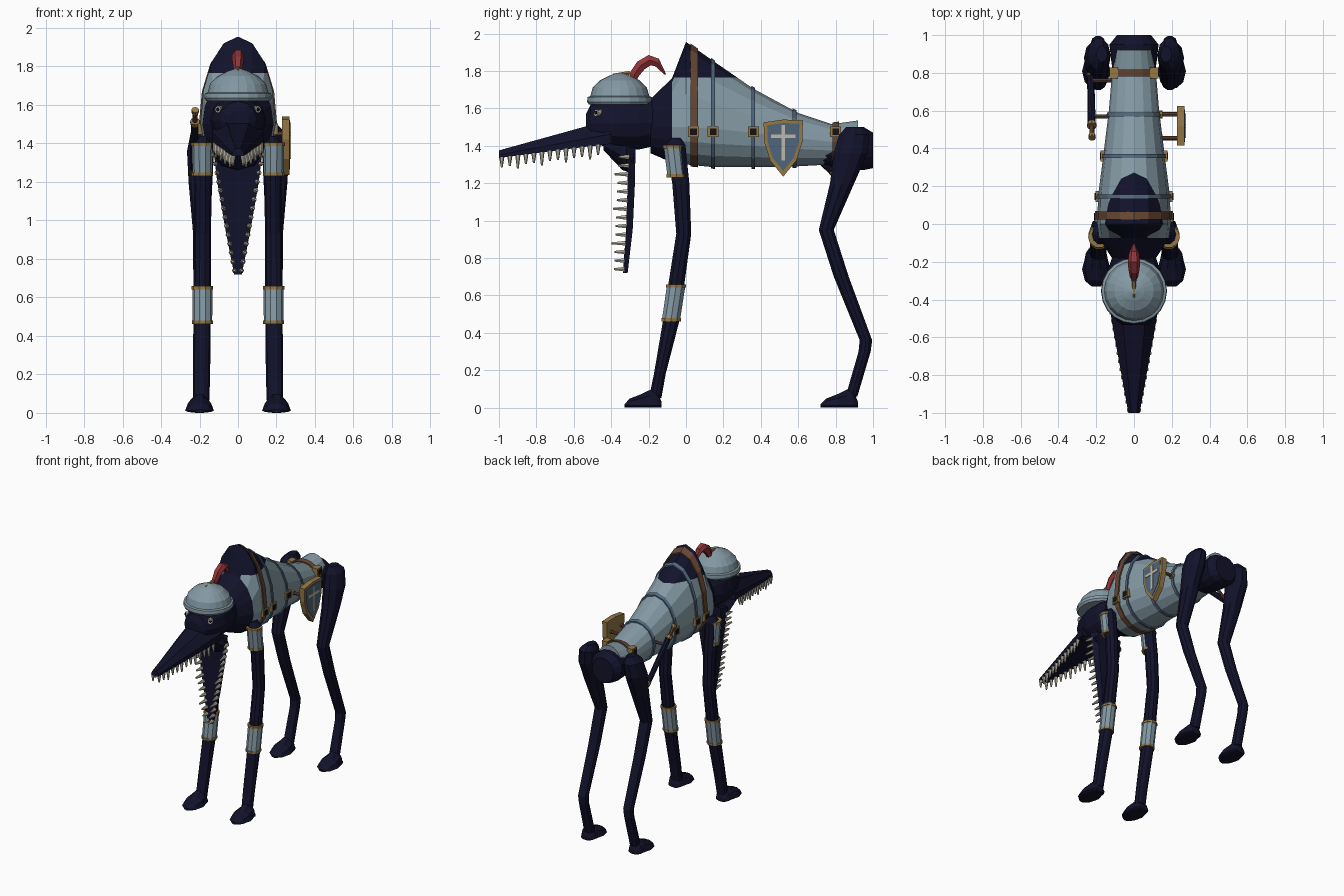
import bpy, bmesh
from math import sin, cos, pi, sqrt
from mathutils import Vector

if "Cube" in bpy.data.objects:
    bpy.data.objects.remove(bpy.data.objects["Cube"])


def material(name, *rgb):
    m = bpy.data.materials.new(name)
    m.use_nodes = True
    m.diffuse_color = (*rgb, 1)
    m.node_tree.nodes["Principled BSDF"].inputs["Base Color"].default_value = (*rgb, 1)
    return m


HIDE = material("dark_navy_hide", .006, .006, .024)
STEEL = material("pale_steel", .23, .32, .37)
BLUE = material("slate_blue", .08, .13, .20)
LEATHER = material("brown_leather", .13, .06, .033)
GOLD = material("old_gold", .30, .19, .06)
RED = material("plume_red", .29, .035, .04)
BONE = material("bone", .52, .48, .39)
BLACK = material("buckle_black", .006, .006, .008)


def finish(name, bm, *mats):
    bmesh.ops.recalc_face_normals(bm, faces=bm.faces)
    me = bpy.data.meshes.new(name)
    bm.to_mesh(me)
    bm.free()
    for m in mats:
        me.materials.append(m)
    ob = bpy.data.objects.new(name, me)
    bpy.context.collection.objects.link(ob)
    return ob


def loft_mesh(rings, closed=False):
    bm = bmesh.new()
    vs = [[bm.verts.new(p) for p in r] for r in rings]
    n = len(vs[0])
    pairs = list(zip(vs, vs[1:])) + ([(vs[-1], vs[0])] if closed else [])
    for a, b in pairs:
        for i in range(n):
            j = (i + 1) % n
            bm.faces.new((a[i], a[j], b[j], b[i]))
    if not closed:
        bm.faces.new(vs[0])
        bm.faces.new(vs[-1])
    return bm


def loft(name, rings, mat, closed=False):
    return finish(name, loft_mesh(rings, closed), mat)


def ring_y(y, zb, zt, hw, zm=None, x=0, n=16, grow=0):
    """Egg-shaped cross-section facing along y."""
    zm = (zb + zt) / 2 if zm is None else zm
    pts = []
    for i in range(n):
        a = 2 * pi * i / n
        h = (zt - zm if sin(a) > 0 else zm - zb) + grow
        pts.append((x + (hw + grow) * cos(a), y, zm + h * sin(a)))
    return pts


def ring_z(z, x, y, rx, ry, n=10):
    return [(x + rx * cos(2 * pi * i / n), y + ry * sin(2 * pi * i / n), z) for i in range(n)]


def rod(name, a, b, r1, r2, mat, n=8):
    """Tapered cylinder or spike between two points."""
    a, b = Vector(a), Vector(b)
    q = (b - a).to_track_quat('Z', 'Y')
    rings = [[c + q @ Vector((r * cos(2 * pi * i / n), r * sin(2 * pi * i / n), 0))
              for i in range(n)] for c, r in ((a, r1), (b, r2))]
    return loft(name, rings, mat)


def prism(name, outline, x0, x1, mat):
    """Extrude a (y, z) outline along x."""
    return loft(name, [[(x, y, z) for y, z in outline] for x in (x0, x1)], mat)


def rect(y, z, w, h):
    return [(y - w, z - h), (y + w, z - h), (y + w, z + h), (y - w, z + h)]


# Torso: humped back with steel plating below the hump
TORSO = [(-.19, 1.36, 1.65, .11, 1.5), (-.075, 1.31, 1.76, .185, 1.5),
         (0, 1.30, 1.955, .195, 1.5), (.15, 1.285, 1.85, .19, 1.49),
         (.36, 1.285, 1.705, .163, 1.47), (.6, 1.29, 1.575, .133, 1.44),
         (.78, 1.30, 1.515, .118, 1.42), (.92, 1.33, 1.535, .095, 1.43)]


def torso_at(y):
    for a, b in zip(TORSO, TORSO[1:]):
        if a[0] <= y <= b[0]:
            t = (y - a[0]) / (b[0] - a[0])
            return [p + (q - p) * t for p, q in zip(a, b)]


bm = loft_mesh([ring_y(*s) for s in TORSO])
bmesh.ops.bisect_plane(bm, geom=bm.verts[:] + bm.edges[:] + bm.faces[:],
                       plane_co=(0, 0, 1.765), plane_no=(0, 0, 1))
for f in bm.faces:
    c = f.calc_center_median()
    f.material_index = int(c.y > -.07 and c.z < 1.765)
finish("torso", bm, HIDE, STEEL)
loft("rump", [ring_y(.73, 1.30, 1.46, .10), ring_y(.86, 1.27, 1.50, .12),
              ring_y(.95, 1.27, 1.50, .13), ring_y(1, 1.28, 1.47, .09)], HIDE)

# Bands around the torso
for y, w, mat in ((.045, .02, LEATHER), (.145, .01, BLUE), (.36, .01, BLUE),
                  (.58, .01, BLUE), (.80, .018, LEATHER)):
    loft("torso_band", [ring_y(*torso_at(yy), grow=g) for yy, g in
                        ((y - w, -.01), (y - w, .009), (y + w, .009), (y + w, -.01))],
         mat, closed=True)

# Buckles on both flanks
for s in (1, -1):
    for y in (.04, .145, .36, .80):
        x = torso_at(y)[3]
        prism("buckle", rect(y, 1.475, .029, .029), s * (x - .03), s * (x + .014), GOLD)
        prism("buckle_centre", rect(y, 1.475, .018, .018), s * (x + .01), s * (x + .018), BLACK)

# Head and upper snout
HEAD = [(-.16, 1.40, 1.65, .11), (-.25, 1.38, 1.66, .14), (-.36, 1.38, 1.66, .145),
        (-.45, 1.40, 1.64, .125), (-.51, 1.42, 1.62, .095), (-.535, 1.45, 1.57, .06)]
loft("head", [ring_y(*s, n=12) for s in HEAD], HIDE)
loft("upper_snout", [[(-w, y, zb), (w, y, zb), (w, y, zb + .4 * (zt - zb)), (w * .5, y, zt),
                      (-w * .5, y, zt), (-w, y, zb + .4 * (zt - zb))]
                     for y, zb, zt, w in ((-.40, 1.41, 1.54, .135), (-.53, 1.395, 1.505, .115),
                                          (-1, 1.335, 1.375, .03))], HIDE)

# Lower jaw hanging open
loft("lower_jaw", [[(-w, y0, z), (w, y0, z), (w * .8, y1, z), (-w * .8, y1, z)]
                   for z, y0, y1, w in ((1.39, -.32, -.27, .13), (1.2, -.312, -.273, .108),
                                        (.95, -.32, -.285, .065), (.72, -.338, -.312, .02))], HIDE)
loft("jaw_hinge", [ring_y(-.44, 1.375, 1.42, .12, n=8), ring_y(-.34, 1.27, 1.42, .125, n=8),
                   ring_y(-.28, 1.25, 1.42, .12, n=8)], HIDE)

# Teeth and eyes
for s in (1, -1):
    for i in range(13):
        t = i / 12
        x, y, z = s * (.118 - .093 * t), -.47 - .515 * t, 1.405 - .065 * t
        size = .055 + .018 * (i % 3 == 1)
        rod("upper_tooth", (x, y, z), (x * 1.05, y, z - size), .014, .005, BONE, 6)
    for i in range(14):
        t = i / 13
        x, y, z = s * (.125 - .107 * t), -.305 - .025 * t, 1.34 - .6 * t
        size = .055 + .018 * (i % 4 == 2)
        rod("lower_tooth", (x, y, z), (x * 1.08, y - size, z), .014, .006, BONE, 6)
    eye, out = Vector((s * .093, -.465, 1.575)), Vector((s * .6, -.8, .1))
    rod("eye", eye - out * .02, eye + out * .02, .022, .018, BONE, 10)
    rod("pupil", eye + out * .015, eye + out * .024, .011, .009, BLACK, 8)

# Helmet and plume
loft("helmet", [ring_z(z, 0, -.354, r, r, 20) for z, r in
                ((1.62, .165), (1.635, .175), (1.66, .172), (1.665, .158), (1.71, .145),
                 (1.75, .105), (1.775, .055), (1.79, .012))], STEEL)
rod("helmet_spike", (0, -.39, 1.78), (0, -.30, 1.79), .006, .012, GOLD, 6)
PLUME = [(-.30, 1.75, -.265, 1.75, .014), (-.30, 1.79, -.25, 1.775, .022),
         (-.26, 1.85, -.22, 1.81, .03), (-.20, 1.885, -.19, 1.83, .032),
         (-.145, 1.865, -.165, 1.825, .027), (-.105, 1.78, -.115, 1.78, .008)]
loft("plume", [[(-w * .5, y0, z0), (w * .5, y0, z0), (w, (y0 + y1) / 2, (z0 + z1) / 2),
                (w * .5, y1, z1), (-w * .5, y1, z1), (-w, (y0 + y1) / 2, (z0 + z1) / 2)]
               for y0, z0, y1, z1, w in PLUME], RED)

# Legs as (height, x, y, half width, half depth)
FRONT = [(1.44, .17, -.055, .025, .03), (1.40, .18, -.055, .045, .055), (1.2, .182, -.028, .045, .048),
         (.93, .184, -.012, .044, .042), (.65, .186, -.053, .045, .045),
         (.46, .187, -.08, .045, .046), (.18, .19, -.14, .045, .033), (.05, .192, -.165, .042, .035)]
REAR = [(1.50, .17, .90, .03, .045), (1.46, .185, .90, .06, .085), (1.36, .195, .88, .07, .095),
        (1.2, .195, .835, .062, .068), (.95, .19, .75, .045, .042), (.7, .19, .83, .042, .042),
        (.36, .19, .962, .038, .035), (.3, .19, .955, .036, .034), (.06, .192, .885, .04, .033)]
FOOT = [(-.33, .018, .025), (-.30, .05, .06), (-.24, .075, .075), (-.19, .10, .062),
        (-.155, .095, .055), (-.13, .03, .04)]


def guard(name, s, top, bottom):
    """Steel cuff with gold rims; ends are (height, y, radius)."""
    x = s * .185
    loft(name, [ring_z(z, x, y, r, r) for z, y, r in (top, bottom)], STEEL)
    for z, y, r in (top, bottom):
        loft(name + "_rim", [ring_z(z + d, x, y, r + .004, r + .004) for d in (-.009, .009)], GOLD)


for s, side in ((1, "left"), (-1, "right")):
    for part, rows, shift in (("front", FRONT, 0), ("rear", REAR, 1.05)):
        loft(f"{side}_{part}_leg", [ring_z(z, s * x, y, a, b) for z, x, y, a, b in rows], HIDE)
        loft(f"{side}_{part}_foot", [ring_y(y + shift, 0, zt, w, .012, s * .2, 10)
                                     for y, zt, w in FOOT], HIDE)
    guard(side + "_shin_guard", s, (.65, -.053, .052), (.47, -.08, .051))
    guard(side + "_shoulder_guard", s, (1.395, -.068, .054), (1.24, -.05, .052))

# Shield on the left flank with its mounts
OUTLINE = [(.415, 1.525), (.52, 1.54), (.625, 1.535), (.622, 1.42), (.59, 1.32),
           (.52, 1.235), (.45, 1.32), (.418, 1.42)]
INNER = [(.52 + (y - .52) * .82, 1.425 + (z - 1.425) * .84) for y, z in OUTLINE]
prism("shield_frame", OUTLINE, .228, .268, GOLD)
prism("shield_face", INNER, .265, .271, BLUE)
prism("shield_cross_post", rect(.52, 1.415, .01, .095), .268, .275, BONE)
prism("shield_cross_bar", rect(.52, 1.45, .065, .01), .268, .275, BONE)
for y in (.455, .58):
    rod("shield_mount", (.11, y, 1.45), (.235, y, 1.45), .012, .012, LEATHER)
    rod("mount_ring", (.13, y, 1.45), (.15, y, 1.45), .022, .022, GOLD)

# Sheathed dagger on the right flank
top, tip = Vector((-.222, .455, 1.575)), Vector((-.23, .80, 1.245))
for name, a, b, r, mat in (("dagger_pommel", 0, .05, .02, GOLD), ("dagger_grip", .04, .2, .014, LEATHER),
                           ("dagger_guard", .18, .23, .026, GOLD), ("sheath", .22, .95, .021, HIDE),
                           ("sheath_tip", .94, 1, .021, GOLD)):
    rod(name, top.lerp(tip, a), top.lerp(tip, b), r, r * .9, mat)
for y, t in ((.57, .33), (.76, .88)):
    z = top.lerp(tip, t).z
    rod("sheath_strap", (-.10, y, max(z, 1.38)), (-.225, y, z), .011, .011, LEATHER)
